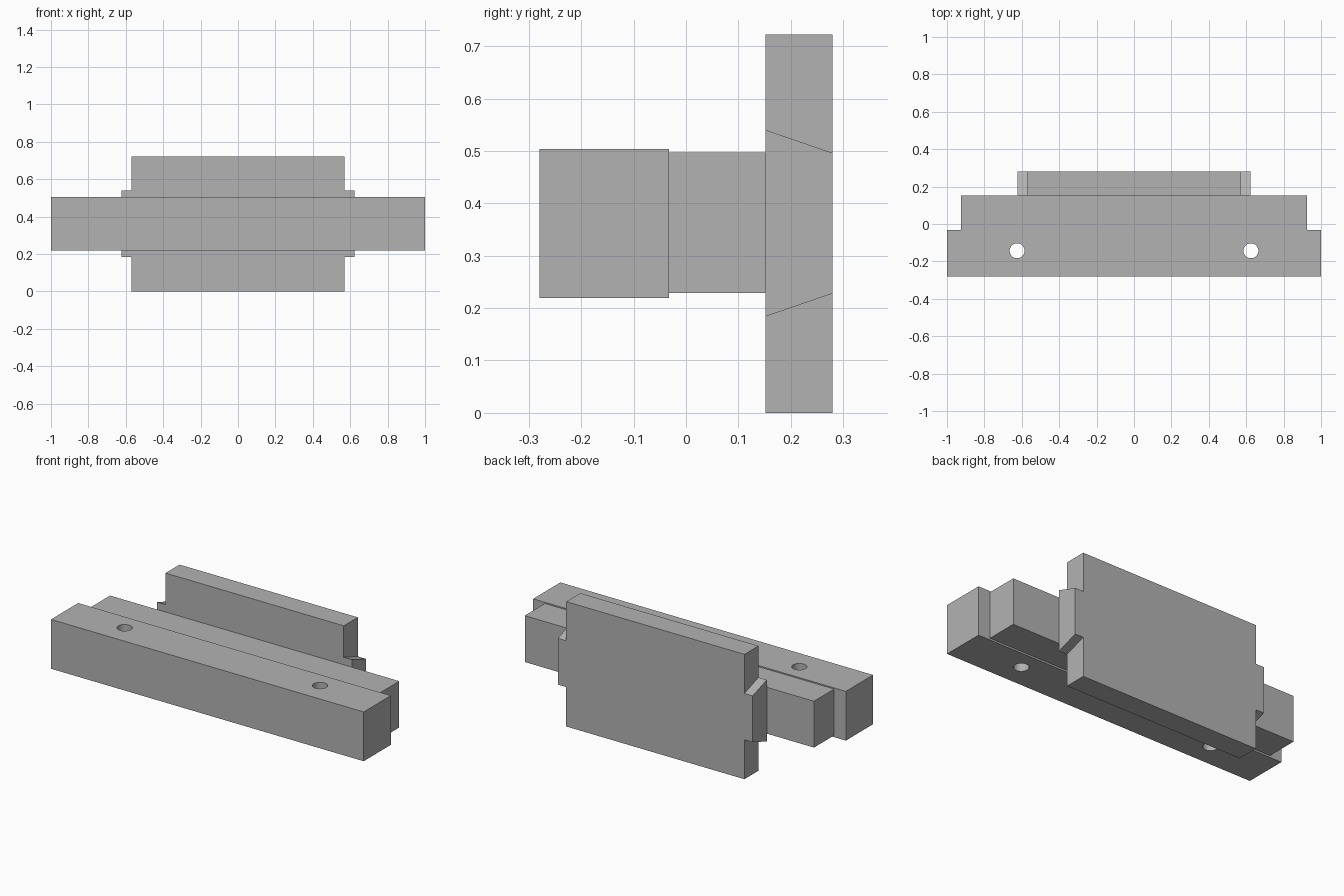
import bpy, bmesh, math

cube = bpy.data.objects.get("Cube")
if cube:
    bpy.data.objects.remove(cube, do_unlink=True)

grey = bpy.data.materials.new("plain_grey")
grey.use_nodes = True
colour = (0.45, 0.45, 0.45, 1)
grey.diffuse_color = colour
grey.node_tree.nodes["Principled BSDF"].inputs["Base Color"].default_value = colour


def prism(name, profile, x0, x1):
    """Extrude a (y, z) profile along x."""
    bm = bmesh.new()
    face = bm.faces.new([bm.verts.new((x0, y, z)) for y, z in profile])
    ext = bmesh.ops.extrude_face_region(bm, geom=[face])
    moved = [v for v in ext["geom"] if isinstance(v, bmesh.types.BMVert)]
    bmesh.ops.translate(bm, verts=moved, vec=(x1 - x0, 0, 0))
    bmesh.ops.recalc_face_normals(bm, faces=bm.faces)
    mesh = bpy.data.meshes.new(name)
    bm.to_mesh(mesh)
    bm.free()
    mesh.materials.append(grey)
    obj = bpy.data.objects.new(name, mesh)
    bpy.context.collection.objects.link(obj)
    return obj


def bar(name, half, y0, y1, z0, z1):
    return prism(name, [(y0, z0), (y1, z0), (y1, z1), (y0, z1)], -half, half)


# Stacked bars and upright back plate
FRONT, STEP, SEAT, BACK = -0.28, -0.032, 0.152, 0.28
front_bar = bar("front_bar", 1.0, FRONT, STEP, 0.219, 0.504)
bar("middle_bar", 0.925, STEP, SEAT, 0.229, 0.497)
bar("back_plate", 0.57, SEAT, BACK, 0, 0.722)

# Tapered tabs on the ends of the back plate
tab = [(SEAT, 0.184), (BACK, 0.228), (BACK, 0.496), (SEAT, 0.54)]
for side, sign in (("left", 1), ("right", -1)):
    prism(side + "_tab", tab, sign * 0.57, sign * 0.623)

# Vertical bolt holes through the front bar
bpy.context.view_layer.objects.active = front_bar
for sign in (-1, 1):
    bpy.ops.mesh.primitive_cylinder_add(vertices=48, radius=0.04, depth=1,
                                        location=(sign * 0.625, -0.143, 0.36))
    cutter = bpy.context.object
    cutter.name = "hole_cutter"
    cutter.hide_render = True
    cutter.data.materials.append(grey)
    cut = front_bar.modifiers.new("hole", 'BOOLEAN')
    cut.operation = 'DIFFERENCE'
    cut.solver = 'EXACT'
    cut.object = cutter
    bpy.context.view_layer.objects.active = front_bar
    bpy.ops.object.modifier_apply(modifier=cut.name)
    bpy.data.objects.remove(cutter, do_unlink=True)

# Smooth hole walls, sharp box edges
bpy.ops.object.select_all(action='DESELECT')
front_bar.select_set(True)
bpy.context.view_layer.objects.active = front_bar
bpy.ops.object.shade_smooth_by_angle(angle=math.radians(30))
